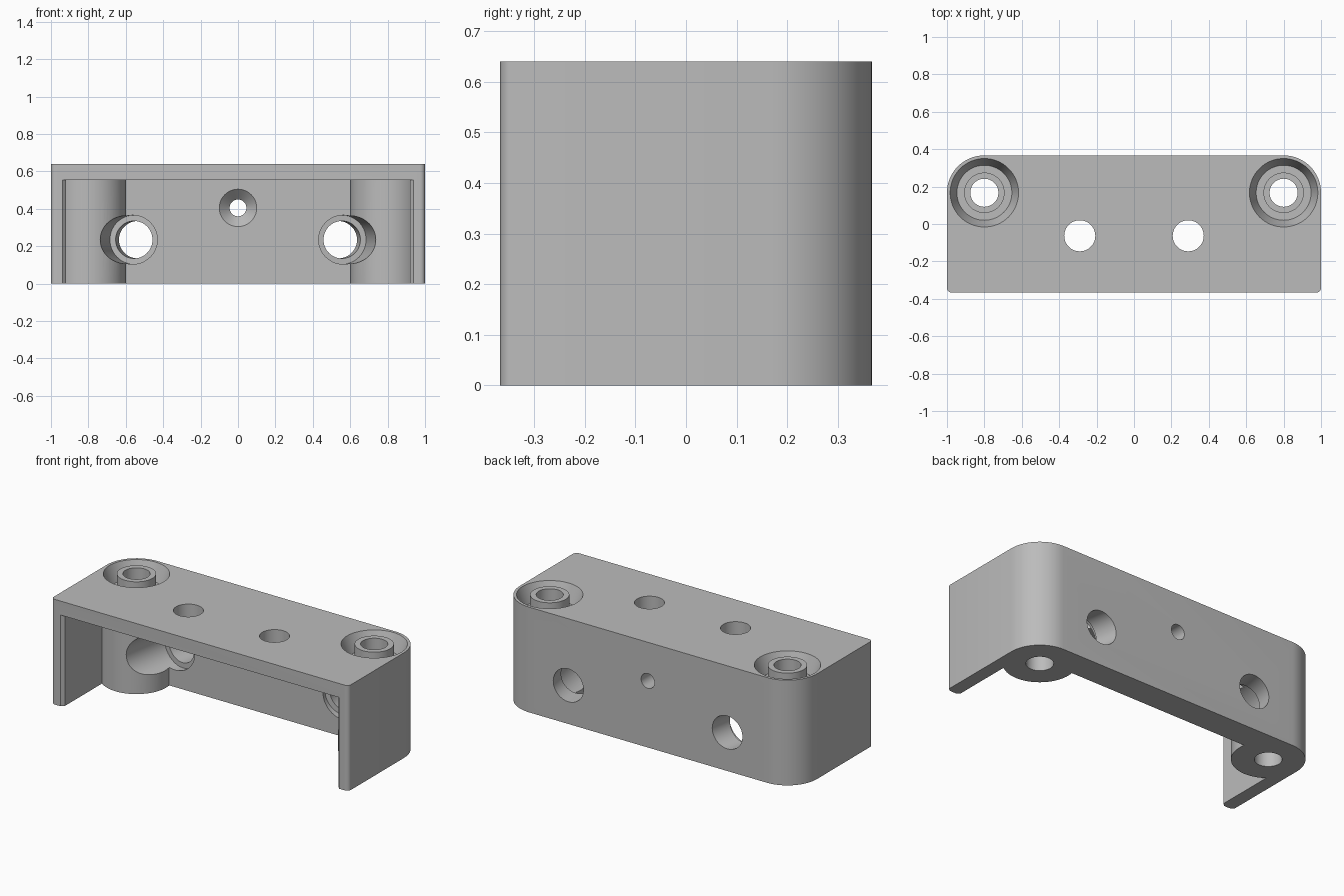
import bpy, bmesh, math
from mathutils import Vector

if "Cube" in bpy.data.objects:
    bpy.data.objects.remove(bpy.data.objects["Cube"])

W, D, H = 1.0, 0.367, 0.64      # half width, half depth, height
WALL_X, BACK_Y, ROOF_Z = 0.92, 0.2, 0.555
BOSS_X, BOSS_Y, BOSS_R = 0.8, 0.167, 0.2

grey = bpy.data.materials.new("plain grey")
grey.use_nodes = True
grey.diffuse_color = (0.5, 0.5, 0.5, 1)
grey.node_tree.nodes["Principled BSDF"].inputs["Base Color"].default_value = (0.5, 0.5, 0.5, 1)


def finish(name, bm):
    bmesh.ops.recalc_face_normals(bm, faces=bm.faces)
    mesh = bpy.data.meshes.new(name)
    bm.to_mesh(mesh)
    bm.free()
    mesh.materials.append(grey)
    obj = bpy.data.objects.new(name, mesh)
    bpy.context.scene.collection.objects.link(obj)
    return obj


def prism(name, outline, z0, z1):
    bm = bmesh.new()
    face = bm.faces.new([bm.verts.new((x, y, z0)) for x, y in outline])
    out = bmesh.ops.extrude_face_region(bm, geom=[face])
    top = [v for v in out["geom"] if isinstance(v, bmesh.types.BMVert)]
    bmesh.ops.translate(bm, verts=top, vec=(0, 0, z1 - z0))
    return finish(name, bm)


def lathe(name, profile, origin, axis=(0, 0, 1), sides=64):
    """Closed solid from (radius, distance along axis) pairs."""
    bm = bmesh.new()
    turn = Vector((0, 0, 1)).rotation_difference(Vector(axis).normalized())
    rings = []
    for r, h in profile:
        rings.append([bm.verts.new(Vector(origin) + turn @ Vector(
            (r * math.cos(a), r * math.sin(a), h)))
            for a in (math.tau * i / sides for i in range(sides))])
    for a, b in zip(rings, rings[1:]):
        for i in range(sides):
            j = (i + 1) % sides
            bm.faces.new((a[i], a[j], b[j], b[i]))
    bm.faces.new(rings[0])
    bm.faces.new(rings[-1])
    return finish(name, bm)


def cut(target, cutter):
    mod = target.modifiers.new("cut", "BOOLEAN")
    mod.operation, mod.solver, mod.object = "DIFFERENCE", "EXACT", cutter
    bpy.context.view_layer.objects.active = target
    bpy.ops.object.modifier_apply(modifier=mod.name)
    bpy.data.objects.remove(cutter)


def arc(cx, cy, r, start, steps):
    return [(cx + r * math.cos(a), cy + r * math.sin(a))
            for a in (start + math.pi / 2 * i / steps for i in range(steps + 1))]


# Outer shell with large back corners and small front ones
f = 0.025
outline = (arc(W - BOSS_R, D - BOSS_R, BOSS_R, 0, 16)
           + arc(BOSS_R - W, D - BOSS_R, BOSS_R, math.pi / 2, 16)
           + arc(f - W, f - D, f, math.pi, 5)
           + arc(W - f, f - D, f, math.pi * 1.5, 5))
bracket = prism("bracket", outline, 0, H)

# Open cavity, leaving the two corner bosses standing
c = 0.018
half = [(WALL_X, BACK_Y), (WALL_X, c - D), (WALL_X + c, -D), (WALL_X + c, -D - 0.1)]
cavity = prism("cavity_cutter", half + [(-x, y) for x, y in reversed(half)], -0.1, ROOF_Z)
for side in (-1, 1):
    cut(cavity, lathe("boss_core", [(BOSS_R, -0.2), (BOSS_R, H + 0.1)],
                      (side * BOSS_X, BOSS_Y, 0)))
cut(bracket, cavity)

for side in (-1, 1):
    # Tapered ring groove around the vertical boss hole
    groove = lathe("groove_cutter", [(0.147, H - 0.1), (0.183, H), (0.183, H + 0.05)],
                   (side * BOSS_X, BOSS_Y, 0))
    cut(groove, lathe("collar_core", [(0.108, 0.3), (0.108, H + 0.2)],
                      (side * BOSS_X, BOSS_Y, 0)))
    cut(bracket, groove)
    cut(bracket, lathe("boss_hole_cutter", [(0.075, -0.1), (0.075, H + 0.1)],
                       (side * BOSS_X, BOSS_Y, 0)))
    # Top plate hole
    cut(bracket, lathe("top_hole_cutter", [(0.083, ROOF_Z - 0.05), (0.083, H + 0.1)],
                       (side * 0.29, -0.063, 0)))
    # Splayed, counterbored hole through the back wall and boss flank
    cut(bracket, lathe("splayed_hole_cutter",
                       [(0.1, -0.1), (0.1, 0.12), (0.131, 0.12), (0.131, 0.7)],
                       (side * 0.535, D, 0.235), (side * 0.176, -1, 0)))

# Countersunk hole in the middle of the back wall
cut(bracket, lathe("centre_hole_cutter",
                   [(0.045, -0.1), (0.045, 0.112), (0.1, D - BACK_Y), (0.1, 0.25)],
                   (0, D, 0.405), (0, -1, 0)))

bpy.ops.object.select_all(action="DESELECT")
bracket.select_set(True)
bpy.context.view_layer.objects.active = bracket
bpy.ops.object.shade_smooth_by_angle(angle=math.radians(30))
